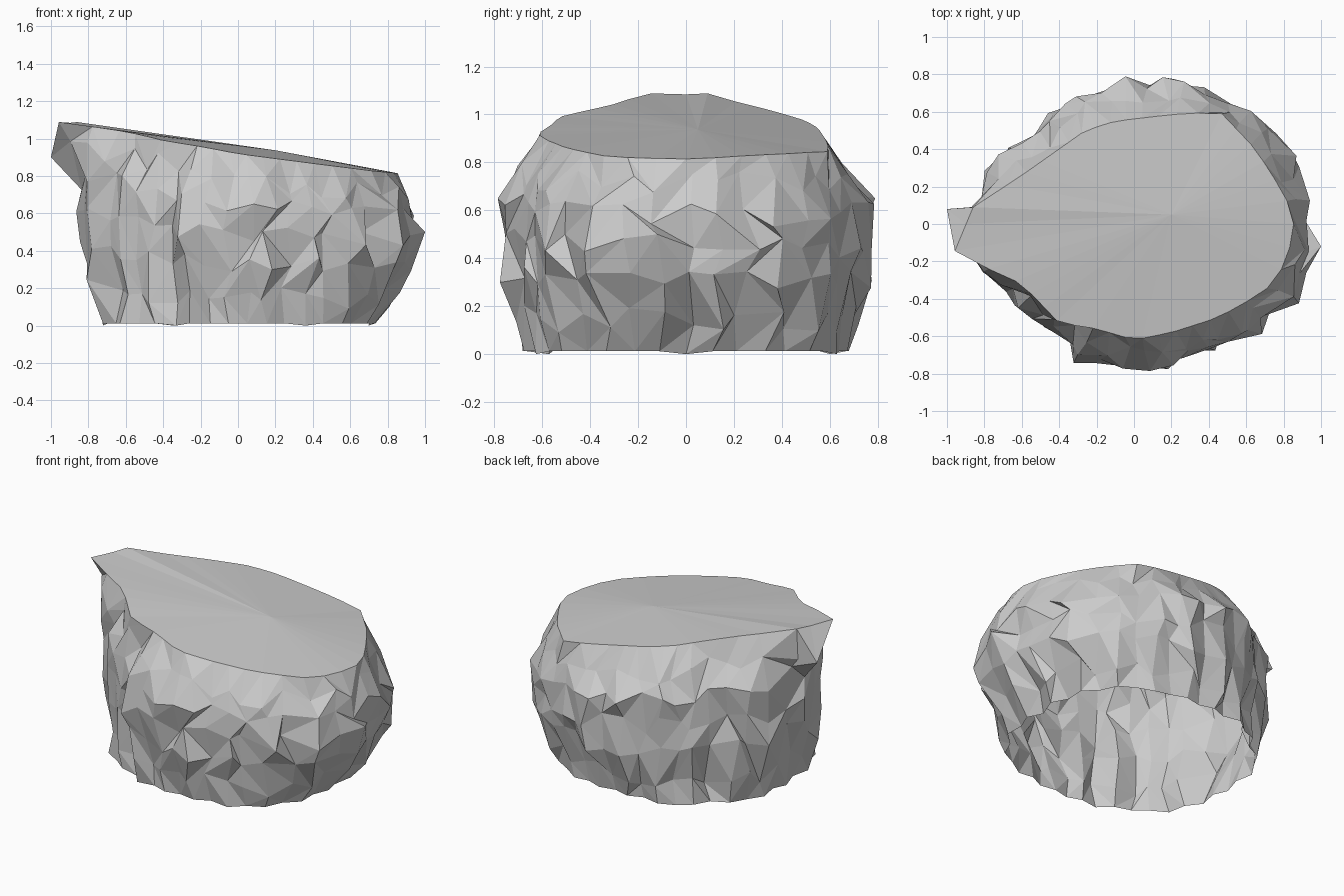
import bpy, bmesh, math, random

if "Cube" in bpy.data.objects:
    bpy.data.objects.remove(bpy.data.objects["Cube"])

random.seed(8)
N = 42                                             # columns around the rock
TAU = 2 * math.pi

# outlines seen from above: flat top and widest belly
TOP = [(-.96, -.15), (-.86, .09), (-.6, .26), (-.26, .5), (-.1, .55),
       (.2, .585), (.46, .6), (.65, .4), (.79, .18), (.86, .04), (.82, -.2),
       (.7, -.36), (.45, -.5), (.2, -.58), (0, -.62), (-.2, -.56),
       (-.4, -.53), (-.6, -.32), (-.8, -.23)]
BELLY = [(-.85, -.15), (-.86, .1), (-.75, .35), (-.6, .44), (-.4, .64), (-.08, .77),
         (.2, .78), (.5, .69), (.73, .55), (.87, .38), (.95, .05), (.97, -.12),
         (.92, -.27), (.84, -.43), (.6, -.63), (.4, -.67), (.2, -.77), (-.05, -.78),
         (-.31, -.74), (-.36, -.6), (-.55, -.54), (-.67, -.42), (-.8, -.27)]


def radius(outline, a):
    """Distance from the centre to the outline in direction a."""
    c, s = math.cos(a), math.sin(a)
    best = 0.5
    for (x1, y1), (x2, y2) in zip(outline, outline[1:] + outline[:1]):
        dx, dy = x2 - x1, y2 - y1
        den = c * dy - s * dx
        if abs(den) < 1e-9:
            continue
        r = (x1 * dy - y1 * dx) / den
        u = (x1 * s - y1 * c) / den
        if r > 0 and -1e-6 <= u <= 1 + 1e-6:
            best = r
    return best


def base_radius(a):
    e = 2.6
    oval = (abs(math.cos(a) / .72) ** e + abs(math.sin(a) / .67) ** e) ** (-1 / e)
    return min(oval, .96 * radius(BELLY, a))


def top_z(x, y):
    return .965 - .155 * x - .025 * x * x - .12 * y * y


def side_radius(a, t):
    low, mid, top = base_radius(a), radius(BELLY, a), radius(TOP, a)
    if t < .55:
        return low + (mid - low) * math.sin(t / .55 * math.pi / 2)
    if t < .74:
        return mid
    return mid + (top - mid) * (t - .74) / .26


# craggy side wall: rings of jittered points, open underneath
bm = bmesh.new()
levels = [0, .16, .36, .54, .72, .87, 1]
groove = [(.015 if i % 2 else -.03) + random.uniform(-.015, .015) for i in range(N)]
rings = []
for t in levels:
    ring = []
    edge = t in (0, 1)
    for i in range(N):
        a, tt = TAU * i / N, t
        if not edge:
            a += random.uniform(-.055, .055)
            tt += random.uniform(-.065, .065)
        r = side_radius(a, tt)
        if t == 0:
            r += groove[i] * .6
        elif t < 1:
            r += groove[i] * (1.1 - t) + random.uniform(-.045, .02)
        x, y = r * math.cos(a), r * math.sin(a)
        z = .012 + (top_z(x, y) - .012) * tt
        ring.append(bm.verts.new((x, y, z)))
    rings.append(ring)

# outermost points: overhanging tip and the opposite spur
rings[-2][N // 2].co = (-1, .08, .9)
rings[-1][N // 2 - 1].co = (-.86, .09, 1.088)
rings[3][N - 1].co = (1, -.12, .5)
for v in rings[0][::7]:
    v.co.z = 0

for lo, hi in zip(rings, rings[1:]):
    for i in range(N):
        j = (i + 1) % N
        a, b, c, d = lo[i], lo[j], hi[j], hi[i]
        if random.random() < .5:
            tris = ((a, b, c), (a, c, d))
        else:
            tris = ((a, b, d), (b, c, d))
        for tri in tris:
            bm.faces.new(tri)

# sloping flat top
centre = bm.verts.new((.2, .05, .937))
for i in range(N):
    bm.faces.new((rings[-1][i], rings[-1][(i + 1) % N], centre))

mesh = bpy.data.meshes.new("flat_topped_rock")
bm.to_mesh(mesh)
bm.free()
rock = bpy.data.objects.new("flat_topped_rock", mesh)
bpy.context.collection.objects.link(rock)
